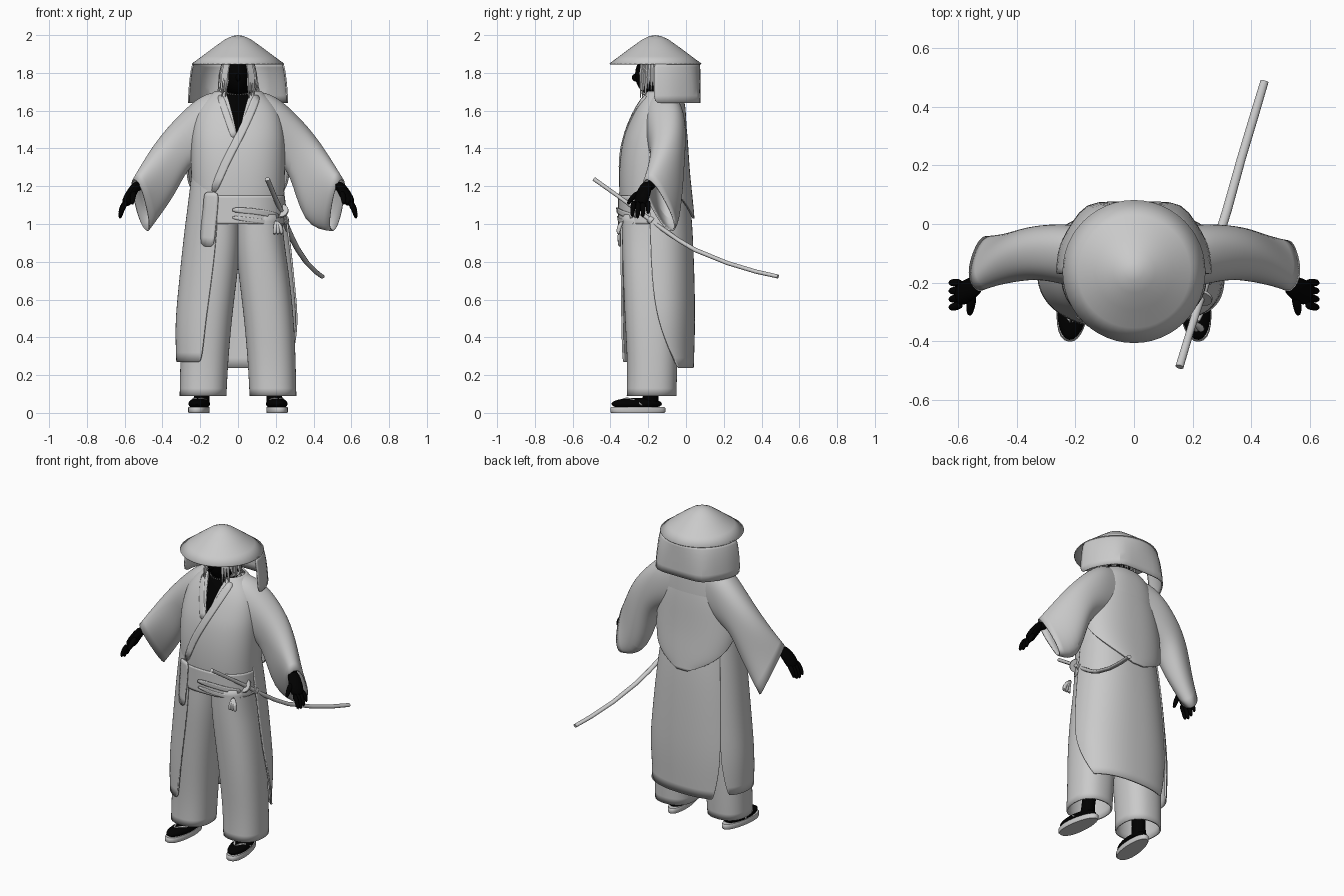
import bpy, bmesh, math, random
from mathutils import Vector, Matrix

random.seed(4)
cube = bpy.data.objects.get("Cube")
if cube:
    bpy.data.objects.remove(cube, do_unlink=True)


def material(name, v):
    m = bpy.data.materials.new(name)
    m.use_nodes = True
    col = (v, v, v, 1)
    m.diffuse_color = col
    m.node_tree.nodes["Principled BSDF"].inputs["Base Color"].default_value = col
    return m


CLOTH = material("grey cloth", 0.59)
BLACK = material("black skin", 0.0)


def finish(name, bm, mat, subsurf=0, thick=0.0):
    bmesh.ops.remove_doubles(bm, verts=bm.verts, dist=1e-5)
    bmesh.ops.recalc_face_normals(bm, faces=bm.faces)
    me = bpy.data.meshes.new(name)
    bm.to_mesh(me)
    bm.free()
    me.materials.append(mat)
    ob = bpy.data.objects.new(name, me)
    bpy.context.collection.objects.link(ob)
    if subsurf:
        s = ob.modifiers.new("smooth", 'SUBSURF')
        s.levels = s.render_levels = subsurf
    if thick:
        t = ob.modifiers.new("thickness", 'SOLIDIFY')
        t.thickness, t.offset = thick, 0
    bpy.ops.object.select_all(action='DESELECT')
    bpy.context.view_layer.objects.active = ob
    ob.select_set(True)
    bpy.ops.object.shade_smooth_by_angle(angle=math.radians(45))
    return ob


def loft(name, rings, mat, closed=True, caps=False, subsurf=0, thick=0.0):
    bm = bmesh.new()
    vs = [[bm.verts.new(p) for p in r] for r in rings]
    n = len(vs[0])
    for a, b in zip(vs, vs[1:]):
        for i in range(n if closed else n - 1):
            j = (i + 1) % n
            bm.faces.new((a[i], a[j], b[j], b[i]))
    if caps:
        bm.faces.new(vs[0])
        bm.faces.new(vs[-1])
    return finish(name, bm, mat, subsurf, thick)


P = 0.85  # boxiness of garment cross-sections


def spow(v):
    return math.copysign(abs(v) ** P, v)


def garment(name, rows, mat=CLOTH, n=20, full=False, thick=0.01):
    """rows: z, centre x, half width, front y, back y, start and end angle from the front"""
    rings = []
    for z, cx, rx, yf, yb, a0, a1 in rows:
        ring = []
        for i in range(n):
            t = math.radians(a0 + (a1 - a0) * i / (n if full else n - 1))
            ring.append((cx + rx * spow(math.sin(t)),
                         (yf + yb) / 2 - (yb - yf) / 2 * spow(math.cos(t)), z))
        rings.append(ring)
    return loft(name, rings, mat, full, False, 2, thick)


def tube(name, pts, radii, mat, n=8, flat=1.0, subsurf=0):
    pts = [Vector(p) for p in pts]
    rings = []
    for i, p in enumerate(pts):
        t = (pts[min(i + 1, len(pts) - 1)] - pts[max(i - 1, 0)]).normalized()
        u = t.cross(Vector((0.31, 0.9, 0.3))).normalized()
        w = t.cross(u)
        rings.append([p + radii[i] * (u * math.cos(k * math.tau / n) + flat * w * math.sin(k * math.tau / n))
                      for k in range(n)])
    return loft(name, rings, mat, True, True, subsurf)


def ball(name, c, r, mat, rot=0.0):
    bm = bmesh.new()
    m = Matrix.Translation(c) @ Matrix.Rotation(rot, 4, 'Z') @ Matrix.Diagonal((*r, 1))
    bmesh.ops.create_uvsphere(bm, u_segments=24, v_segments=14, radius=1, matrix=m)
    return finish(name, bm, mat)


def mix(a, b, t):
    return a + (b - a) * t


# Kimono top with a V neckline, and the chest beneath it
TORSO = [(1.02, .235, -.335, .01, 0), (1.15, .24, -.35, .01, 0), (1.3, .245, -.35, .0, 0),
         (1.42, .245, -.335, .0, 0), (1.49, .24, -.315, .0, 1), (1.58, .225, -.28, -.005, 5),
         (1.65, .18, -.245, -.01, 12), (1.70, .12, -.21, -.04, 28)]
garment("kimono_top", [(z, 0, rx, f, b, a, 360 - a) for z, rx, f, b, a in TORSO], n=41)
garment("chest", [(z, 0, rx - .02, f + .014, b - .015, 0, 360) for z, rx, f, b, a in TORSO[3:]],
        BLACK, full=True, thick=0)


def front_y(x, z):
    for lo, hi in zip(TORSO, TORSO[1:]):
        if z <= hi[0]:
            break
    t = min(1, max(0, (z - lo[0]) / (hi[0] - lo[0])))
    rx, f, b = (mix(lo[k], hi[k], t) for k in (1, 2, 3))
    s = min(.98, abs(x) / rx) ** (1 / P)
    return (f + b) / 2 - (b - f) / 2 * math.sqrt(1 - s * s) ** P


def ribbon(name, pts, w, lift, end_lift):
    rings = []
    for i, (x, z) in enumerate(pts):
        a, b = pts[max(i - 1, 0)], pts[min(i + 1, len(pts) - 1)]
        d = Vector((b[0] - a[0], b[1] - a[1])).normalized() * w / 2
        up = mix(lift, end_lift, i / (len(pts) - 1))
        rings.append([(px, front_y(px, pz) - up, pz) for px, pz in
                      ((x - d.y, z + d.x), (x, z), (x + d.y, z - d.x))])
    return loft(name, rings, CLOTH, False, False, 1, .008)


# Crossed lapels, sash and its ties
ribbon("left_lapel", [(.1, 1.68), (.08, 1.62), (.035, 1.52), (-.01, 1.43), (-.07, 1.32), (-.13, 1.17)], .042, .009, .009)
ribbon("right_lapel", [(-.095, 1.68), (-.075, 1.62), (-.04, 1.52), (-.02, 1.46)], .034, .005, .005)
garment("sash", [(z, 0, .243, -.354, .015, 0, 360) for z in (1.0, 1.05, 1.1, 1.15)], full=True, n=32)
ribbon("upper_tie", [(-.03, 1.075), (.08, 1.07), (.16, 1.055), (.215, 1.04)], .03, .024, .03)
ribbon("lower_tie", [(-.03, 1.035), (.08, 1.02), (.16, 1.01), (.215, 1.005)], .022, .024, .03)
ribbon("hanging_strip", [(-.14, 1.17), (-.143, 1.12), (-.148, 1.05), (-.158, .98), (-.162, .88)], .075, .016, .044)
for k in range(3):
    tube("tie_tassel", [(.2, -.33, 1.02), (.2 + .015 * k, -.36, .98), (.19 + .02 * k, -.355, .94)],
         (.008, .016, .01), CLOTH, subsurf=1)

# Wide trousers
for side, s in (("left", 1), ("right", -1)):
    garment(side + "_trouser_leg",
            [(z, s * cx, rx, f, b, 0, 360) for z, cx, rx, f, b in
             ((1.05, .11, .12, -.335, -.02), (.9, .115, .125, -.335, -.03), (.75, .135, .13, -.33, -.04),
              (.5, .165, .128, -.32, -.045), (.25, .18, .122, -.305, -.05), (.09, .185, .12, -.31, -.055))],
            full=True, n=24)

# Long coat: back tail wrapping the left side, right panel, and the drape over the back
COAT = [(1.3, .235, -.335, -.01), (1.1, .258, -.352, .022), (.9, .285, -.352, .034), (.65, .31, -.355, .042),
        (.45, .33, -.358, .044), (.25, .322, -.36, .036)]
garment("coat_tail", [(r[0] - (r[0] < .3) * .012, 0, r[1] - .01, *r[2:], a, b) for r, a, b in
                      zip(COAT, (84, 84, 84, 86, 93, 122), (236, 235, 232, 228, 225, 216))], n=28)
garment("right_coat_panel", [(r[0] + .02, 0, *r[1:], a, b) for r, a, b in
                             zip(COAT, (-38, -20, -20, -24, -28, -33), (-126, -128, -130, -134, -136, -126))])
garment("back_drape", [(z, 0, rx, -.3, yb, a, 360 - a) for z, rx, yb, a in
                       ((1.64, .17, -.02, 100), (1.5, .245, .002, 86), (1.36, .265, .01, 86),
                        (1.25, .275, .018, 98), (1.16, .27, .028, 120), (1.09, .264, .035, 145),
                        (1.03, .262, .04, 174))], n=24)

# Sleeves: each section has a top point, a bottom point and a half depth
TOPS = [(.04, -.12, 1.70), (.13, -.12, 1.7), (.22, -.11, 1.665), (.375, -.11, 1.505), (.465, -.15, 1.375),
        (.545, -.215, 1.235)]
DEPTH = (.09, .105, .112, .09, .08, .05)
LOW = {1: [(.04, -.13, 1.4), (.13, -.12, 1.36), (.2, -.11, 1.33), (.29, -.08, 1.28), (.355, -.07, .98), (.505, -.07, .965)],
       -1: [(.04, -.13, 1.4), (.13, -.12, 1.36), (.2, -.11, 1.33), (.275, -.08, 1.3), (.345, -.07, 1.15), (.485, -.055, .965)]}
for side, s in (("left", 1), ("right", -1)):
    rings = []
    for i, (t, b, d) in enumerate(zip(TOPS, LOW[s], DEPTH)):
        t, b = Vector(t), Vector(b)
        up = (t - b) / 2
        out = up.cross(Vector((.75, -.08 * i, -.6))).normalized() * d
        ring = [(t + b) / 2 + up * spow(math.cos(k * math.tau / 20)) + out * spow(math.sin(k * math.tau / 20))
                for k in range(20)]
        rings.append([(p.x * s, p.y, p.z) for p in ring])
    loft(side + "_sleeve", rings, CLOTH, subsurf=2, thick=.008)

    # Arm, palm, fingers and thumb
    def arm(name, pts, radii, flat=1.0):
        tube(side + name, [(s * x, y, z) for x, y, z in pts], radii, BLACK, flat=flat, subsurf=1)
    arm("_forearm", [(.45, -.13, 1.27), (.505, -.175, 1.215), (.555, -.215, 1.18)], (.03, .028, .027))
    arm("_palm", [(.525, -.2, 1.22), (.555, -.22, 1.18), (.58, -.235, 1.135), (.598, -.245, 1.1)],
        (.024, .029, .032, .026), 1.5)
    for k in range(4):
        y = -.197 - .028 * k
        length = (.05, .068, .075, .065)[k]
        arm("_finger", [(.587, mix(y, -.235, .15), 1.125), (.616, y - .002, 1.12 - length * .6), (.627, y - .004, 1.1 - length)],
            (.017, .015, .01))
    arm("_thumb", [(.55, -.24, 1.17), (.558, -.288, 1.14), (.56, -.31, 1.1)], (.02, .016, .01))

    # Sandal, foot and straps
    c, turn = Vector((s * .205, -.255, 0)), s * .12
    sole = []
    for z, k in ((0, .96), (.006, 1), (.026, 1), (.032, .96)):
        ring = []
        for i in range(28):
            a = i * math.tau / 28
            wide = .054 + .006 * -math.sin(a)
            p = Matrix.Rotation(turn, 3, 'Z') @ Vector((k * wide * spow(math.cos(a)), k * .147 * math.sin(a), z))
            ring.append(c + p)
        sole.append(ring)
    loft(side + "_sandal", sole, CLOTH, caps=True)
    ball(side + "_foot", c + Vector((0, -.006, .048)), (.055, .135, .032), BLACK, turn)
    tube(side + "_ankle", [(s * .195, -.19, .04), (s * .19, -.185, .12), (s * .18, -.18, .25)],
         (.045, .04, .045), BLACK, n=12)
    for d in (-1, 1):
        tube(side + "_strap", [c + Vector((s * .01, -.085, .074)), c + Vector((d * .034, -.03, .077)),
                               c + Vector((d * .056, .03, .036))], (.007, .008, .007), CLOTH, subsurf=1)

# Head, neck, hair and bead necklace
ball("head", (0, -.165, 1.79), (.075, .105, .115), BLACK)
ball("nose", (0, -.268, 1.775), (.012, .018, .02), BLACK)
tube("neck", [(0, -.14, 1.62), (0, -.15, 1.7), (0, -.16, 1.76)], (.075, .058, .055), BLACK, n=16)
ball("hair_cap", (0, -.15, 1.83), (.085, .1, .085), CLOTH)
for i in range(32):
    a = math.radians(mix(38, 322, i / 31))
    x, y = math.sin(a), -math.cos(a)
    low = random.uniform(1.65, 1.72)
    spread = random.uniform(.09, .125)
    tube("hair_lock", [(.07 * x, -.155 + .085 * y, 1.87), (.09 * x, -.155 + .1 * y, 1.79),
                       (spread * x, -.155 + .11 * y, low)], (.014, .013, .002), CLOTH, n=5)
for i in range(30):
    a = i * math.tau / 30
    ball("necklace_bead", (.066 * math.sin(a), -.155 - .075 * math.cos(a), 1.70 - .015 * math.cos(a)),
         (.004, .004, .004), CLOTH)

# Conical straw hat with a panelled cloth hanging from the sides and back
HAT = ((0, 1.997), (.03, 1.992), (.07, 1.973), (.13, 1.93), (.19, 1.885), (.242, 1.847))
loft("hat", [[(r * math.sin(k * math.tau / 48), -.162 - r * math.cos(k * math.tau / 48), z)
              for k in range(48)] for r, z in HAT], CLOTH, thick=.006)
HALF = [(.262, -.17), (.26, -.13), (.252, -.07), (.208, .005), (.162, .07), (.08, .073)]
HEM = [(-x, y) for x, y in HALF] + [(0, .073)] + HALF[::-1]
veil = []
for z, t in ((1.852, 0), (1.81, .45), (1.72, .85), (1.64, 1)):
    ring = []
    for x, y in HEM:
        d = Vector((x, y + .162)).normalized() * .237
        ring.append((mix(d.x, x, t), mix(d.y - .162, y, t), z))
    veil.append(ring)
loft("hat_cloth", veil, CLOTH, closed=False, subsurf=1, thick=.008)

# Curved sword with guard and collar rings
PATH = [(.155, -.487, 1.238), (.19, -.37, 1.155), (.228, -.25, 1.068), (.262, -.13, .978), (.29, -.04, .915),
        (.318, .05, .862), (.365, .22, .793), (.41, .37, .748), (.445, .487, .722)]
tube("scabbard", PATH[2:], (.016, .016, .016, .016, .015, .015, .014), CLOTH, n=12, flat=.75)
tube("sword_handle", PATH[:3], (.014, .013, .014), CLOTH, n=12, flat=.8)
axis = (Vector(PATH[2]) - Vector(PATH[1])).normalized()
g = Vector(PATH[2])
tube("sword_guard", [g - axis * .005, g + axis * .005], (.04, .04), CLOTH, n=20)
tube("scabbard_cord", [g + axis * .07, g + axis * .095], (.021, .021), CLOTH, n=12)
